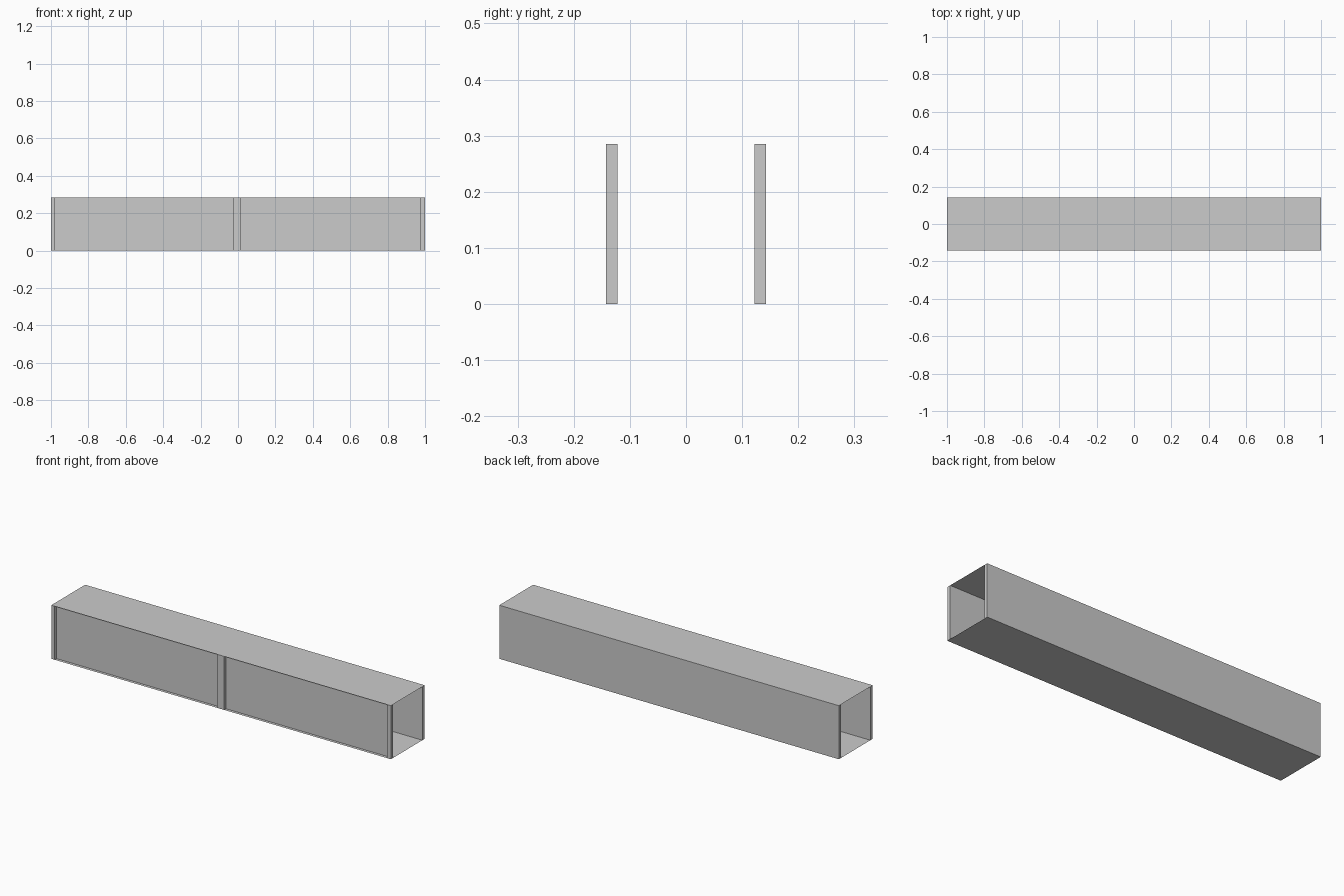
import bpy

if "Cube" in bpy.data.objects:
    bpy.data.objects.remove(bpy.data.objects["Cube"])

H, D, T = 0.285, 0.1425, 0.02   # height, half depth, wall thickness


def box(name, x0, x1, y0, y1, z0, z1):
    """Axis-aligned box given by its limits."""
    bpy.ops.mesh.primitive_cube_add(size=1, location=((x0 + x1) / 2, (y0 + y1) / 2, (z0 + z1) / 2))
    ob = bpy.context.object
    ob.name = name
    ob.scale = (x1 - x0, y1 - y0, z1 - z0)
    bpy.ops.object.transform_apply(location=False, rotation=False, scale=True)
    return ob


def sheet(name, z):
    """Thin full-length sheet, open at both ends of the case."""
    bpy.ops.mesh.primitive_plane_add(size=1, location=(0, 0, z))
    ob = bpy.context.object
    ob.name = name
    ob.scale = (2, 2 * D, 1)
    bpy.ops.object.transform_apply(location=False, rotation=False, scale=True)


# Top and bottom sheets
sheet("top_panel", H)
sheet("bottom_panel", 0)

# Back wall
box("back_wall", -1, 1, D - T, D, 0, H)

# Front posts
for name, x0, x1 in (("left_post", -1, -0.98), ("middle_post", -0.025, 0.017), ("right_post", 0.977, 1)):
    box(name, x0, x1, -D, -D + T, 0, H)

# Recessed front panels between the posts
for name, x0, x1 in (("left_front_panel", -0.98, -0.025), ("right_front_panel", 0.017, 0.977)):
    box(name, x0, x1, -D + T - 0.004, -D + T, 0, H)
